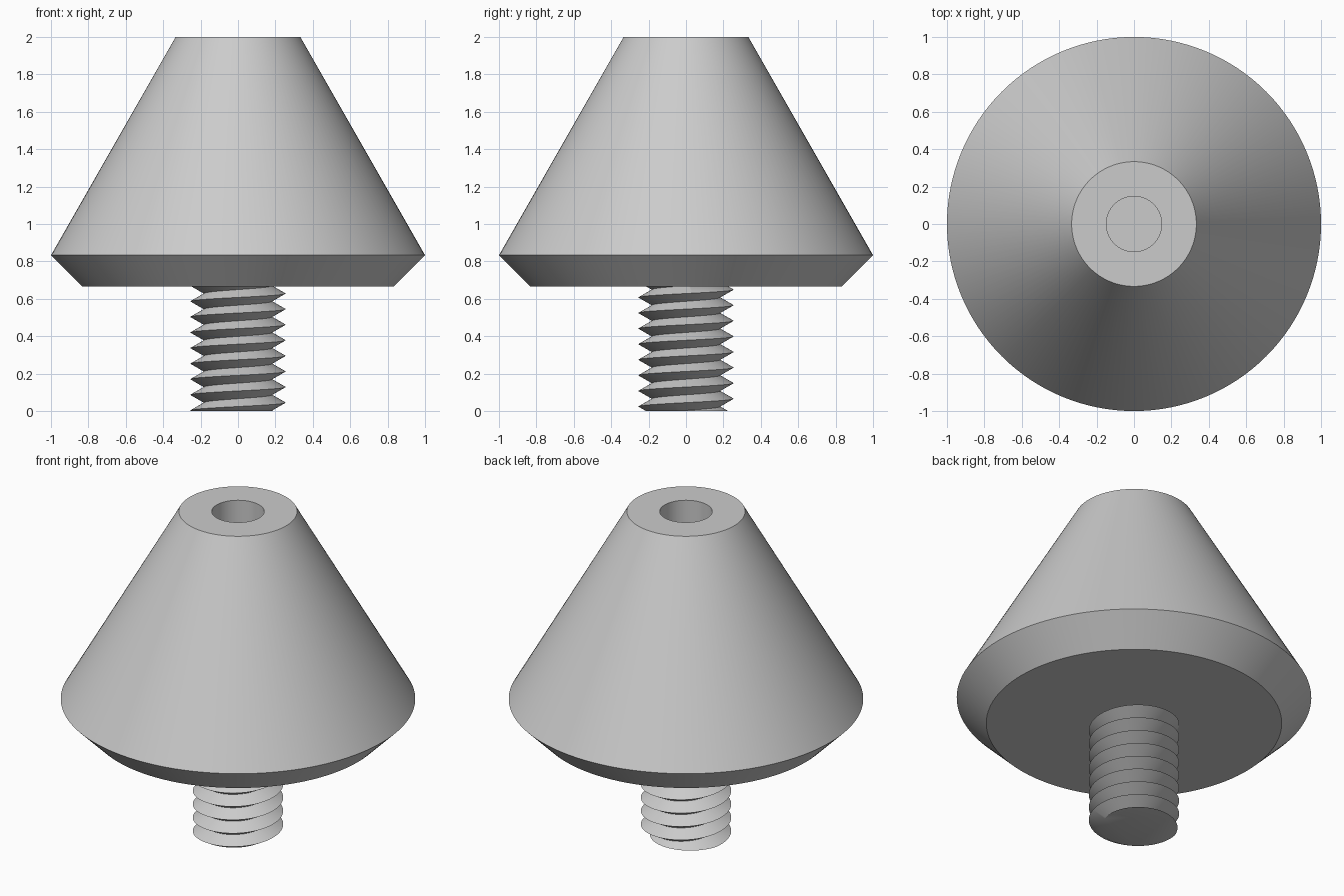
import bpy, bmesh, math

cube = bpy.data.objects.get("Cube")
if cube:
    bpy.data.objects.remove(cube, do_unlink=True)

grey = bpy.data.materials.new("light_grey")
grey.use_nodes = True
grey.diffuse_color = (0.6, 0.6, 0.6, 1)
grey.node_tree.nodes["Principled BSDF"].inputs["Base Color"].default_value = (0.6, 0.6, 0.6, 1)

U = 1 / 6                 # design unit
BASE_Z = 4 * U            # underside of the cone


def finish(name, bm):
    """Turn a bmesh into a smooth object with sharp edges kept."""
    bmesh.ops.recalc_face_normals(bm, faces=bm.faces[:])
    mesh = bpy.data.meshes.new(name)
    bm.to_mesh(mesh)
    bm.free()
    mesh.materials.append(grey)
    obj = bpy.data.objects.new(name, mesh)
    bpy.context.collection.objects.link(obj)
    bpy.ops.object.select_all(action='DESELECT')
    obj.select_set(True)
    bpy.context.view_layer.objects.active = obj
    bpy.ops.object.shade_smooth_by_angle(angle=math.radians(30))
    return obj


def lathe(name, profile, segments):
    """Spin an (r, z) profile around z, from axis to axis."""
    bm = bmesh.new()
    verts = [bm.verts.new((r, 0, z)) for r, z in profile]
    edges = [bm.edges.new(pair) for pair in zip(verts, verts[1:])]
    bmesh.ops.spin(bm, geom=verts + edges, cent=(0, 0, 0), axis=(0, 0, 1),
                   angle=2 * math.pi, steps=segments, use_duplicate=False)
    bmesh.ops.remove_doubles(bm, verts=bm.verts[:], dist=1e-5)
    return finish(name, bm)


def threaded_stud(name, root, crest, pitch, phase, z_top, segments):
    """Right-handed V thread, cut flat at both ends."""
    bm = bmesh.new()
    rows = 2 * math.ceil(z_top / pitch) + 8
    grid = []
    for s in range(segments):
        a = 2 * math.pi * s / segments
        column = []
        for k in range(rows):
            r = crest if k % 2 == 0 else root
            z = phase + pitch * (s / segments + k / 2 - 2)
            column.append(bm.verts.new((r * math.cos(a), r * math.sin(a), z)))
        grid.append(column)
    # One full turn climbs two rows, so the last column joins two rows up
    for s in range(segments):
        shift = 2 if s == segments - 1 else 0
        nxt = grid[(s + 1) % segments]
        for k in range(rows - 1 - shift):
            bm.faces.new((grid[s][k], nxt[k + shift], nxt[k + 1 + shift], grid[s][k + 1]))
    # Trim to length, then cap the ends
    for z, direction in ((0, -1), (z_top, 1)):
        bmesh.ops.bisect_plane(bm, geom=bm.verts[:] + bm.edges[:] + bm.faces[:],
                               plane_co=(0, 0, z), plane_no=(0, 0, direction),
                               clear_outer=True)
    bmesh.ops.remove_doubles(bm, verts=bm.verts[:], dist=1e-5)
    bmesh.ops.holes_fill(bm, edges=[e for e in bm.edges if e.is_boundary], sides=0)
    return finish(name, bm)


# Cone body with chamfered base and a blind hole in the top
lathe("cone_body", [(0, BASE_Z), (5 * U, BASE_Z), (6 * U, 5 * U), (2 * U, 12 * U),
                    (0.148, 12 * U), (0.148, 7.2 * U), (0, 7.2 * U)], 128)

# Threaded stud below
threaded_stud("threaded_stud", root=0.182, crest=0.255, pitch=U / 2,
              phase=0.045, z_top=BASE_Z + 0.005, segments=96)
